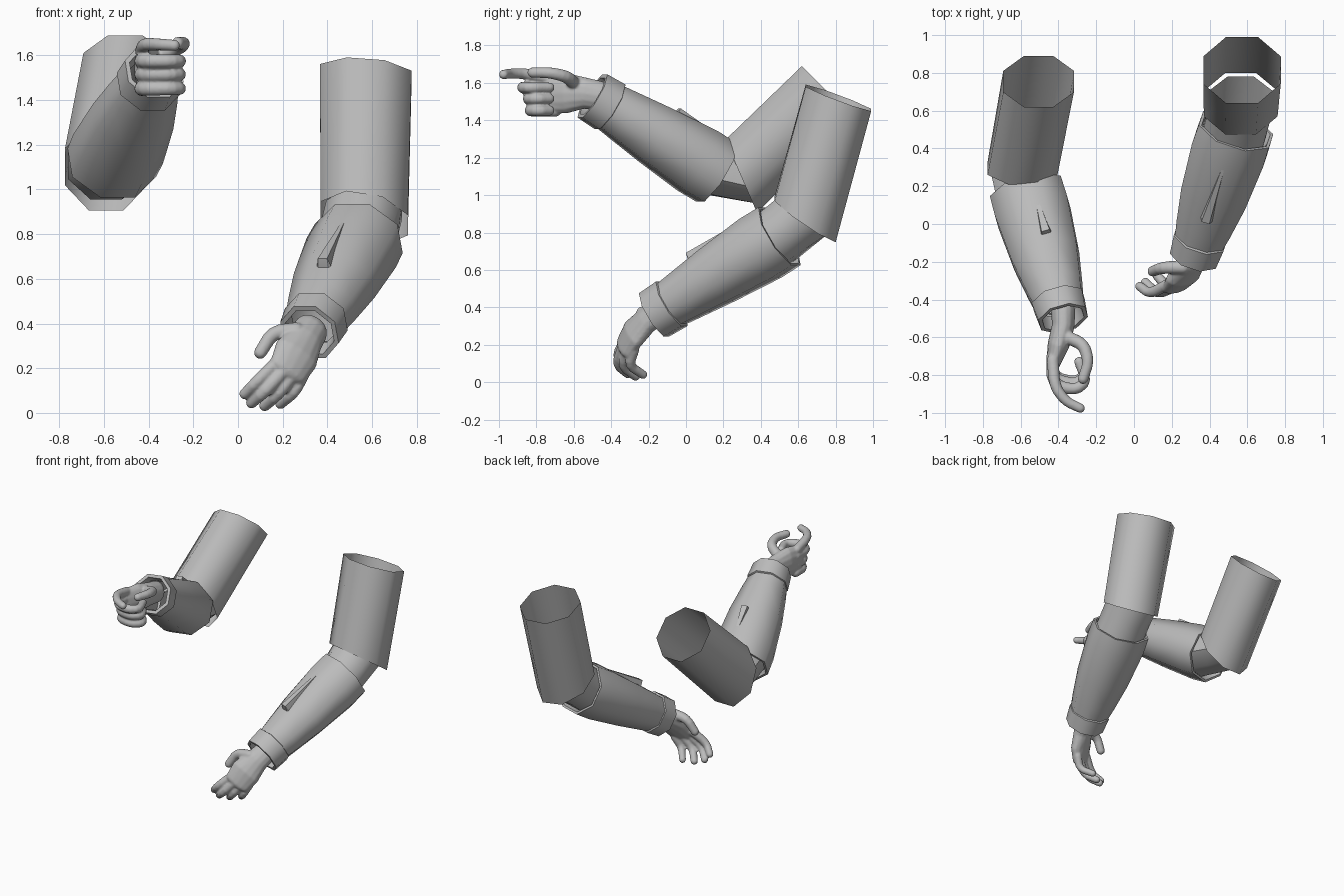
import bpy, bmesh, math
from mathutils import Vector as V

if "Cube" in bpy.data.objects:
    bpy.data.objects.remove(bpy.data.objects["Cube"])

grey = bpy.data.materials.new("plain_grey")
grey.diffuse_color = (0.5, 0.5, 0.5, 1)
grey.use_nodes = True
grey.node_tree.nodes["Principled BSDF"].inputs["Base Color"].default_value = grey.diffuse_color
FLAT = 1 / math.cos(math.pi / 8)      # apothem to corner radius of an octagon


def finish(name, bm, angle=50):
    bmesh.ops.recalc_face_normals(bm, faces=bm.faces)
    me = bpy.data.meshes.new(name)
    bm.to_mesh(me)
    bm.free()
    ob = bpy.data.objects.new(name, me)
    bpy.context.collection.objects.link(ob)
    me.materials.append(grey)
    bpy.ops.object.select_all(action='DESELECT')
    ob.select_set(True)
    bpy.context.view_layer.objects.active = ob
    bpy.ops.object.shade_smooth_by_angle(angle=math.radians(angle))
    return ob


def loft(bm, rings, n=8, caps=False):
    """Skin rings given as (centre, half-width vector, half-height vector)."""
    loops = []
    for c, u, v in rings:
        angs = [2 * math.pi * (i + 0.5) / n for i in range(n)]
        loops.append([bm.verts.new(V(c) + V(u) * math.cos(a) + V(v) * math.sin(a)) for a in angs])
    for p, q in zip(loops, loops[1:]):
        for i in range(n):
            j = (i + 1) % n
            bm.faces.new((p[i], p[j], q[j], q[i]))
    if caps:
        bm.faces.new(loops[0][::-1])
        bm.faces.new(loops[-1])


def limb(bm, pts, radii, wide):
    """Rounded closed limb through pts; radii are (wide, thin) pairs."""
    pts = [V(p) for p in pts]
    first, last = (pts[1] - pts[0]).normalized(), (pts[-1] - pts[-2]).normalized()
    rings = []

    def ring(c, t, r, k=1.0):
        side = (V(wide) - t * V(wide).dot(t)).normalized()
        rings.append((c, side * r[0] * k, t.cross(side) * r[1] * k))
    steps = [(0.95, 0.3), (0.75, 0.66), (0.4, 0.92)]
    for d, k in steps:
        ring(pts[0] - first * radii[0][1] * d, first, radii[0], k)
    for i, p in enumerate(pts):
        t = (pts[min(i + 1, len(pts) - 1)] - pts[max(i - 1, 0)]).normalized()
        ring(p, t, radii[i])
    for d, k in reversed(steps):
        ring(pts[-1] + last * radii[-1][1] * d, last, radii[-1], k)
    loft(bm, rings, 14, True)


def hand(name, palm, palm_r, wide, digits):
    bm = bmesh.new()
    limb(bm, palm, palm_r, wide)
    for pts, r in digits:
        # round off each digit's bends
        ps = [V(p) for p in pts]
        path = [ps[0]]
        for a, b, c in zip(ps, ps[1:], ps[2:]):
            path += [b.lerp(a, 0.3), b * 0.8 + (a + c) * 0.1, b.lerp(c, 0.3)]
        path.append(ps[-1])
        n = len(path) - 1
        limb(bm, path, [(r * (1.1 - 0.22 * i / n),) * 2 for i in range(n + 1)], wide)
    ob = finish(name, bm, 180)
    rm = ob.modifiers.new("fuse", 'REMESH')
    rm.mode, rm.voxel_size, rm.use_smooth_shade = 'VOXEL', 0.007, True
    sm = ob.modifiers.new("soften", 'SMOOTH')
    sm.factor, sm.iterations = 0.5, 4


def forearm(side, elbow, wrist, joint, fin_end, fin_shift):
    elbow, wrist = V(elbow), V(wrist)
    axis = (wrist - elbow).normalized()
    right = axis.cross(V((0, 0, 1))).normalized()
    up = right.cross(axis)

    def ring(t, a, b):
        return (elbow.lerp(wrist, t), right * a * FLAT, up * b * FLAT)
    # sleeve
    bm = bmesh.new()
    loft(bm, [ring(0.06, .165, .15), ring(0, .18, .165), ring(0, .195, .18), ring(.15, .198, .182),
              ring(.5, .178, .158), ring(.75, .148, .136), ring(.95, .118, .118)])
    finish(side + "_forearm_sleeve", bm)
    # wrist cuff with a rolled lip
    bm = bmesh.new()
    loft(bm, [ring(.85, .125, .12), ring(.86, .138, .138), ring(1.0, .128, .134),
              ring(1.0, .108, .112), ring(.9, .1, .1)])
    finish(side + "_wrist_cuff", bm)
    # elbow joint between the two sleeves
    bm = bmesh.new()
    c, v = joint
    first = (V(c), V((.17 * FLAT, 0, 0)), V(v) * FLAT)
    if right.x < 0:
        first = (first[0], -first[1], first[2])
    last = ring(.06, .165, .15)
    mid = tuple((p + q) / 2 for p, q in zip(first, last))
    loft(bm, [first, mid, last])
    finish(side + "_elbow", bm)
    # tapered fin on top of the sleeve
    bm = bmesh.new()
    rows = []
    for t, w, h in ((.15, .01, .178), (fin_end, .04, .19), (fin_end + .015, .045, .13)):
        c = elbow.lerp(wrist, t) + V((fin_shift, 0, 0))
        rows.append([bm.verts.new(c + right * x + up * z) for x, z in
                     ((-w, .12), (-w * .55, h), (w * .55, h), (w, .12))])
    for p, q in zip(rows, rows[1:]):
        for i in range(4):
            j = (i + 1) % 4
            bm.faces.new((p[i], p[j], q[j], q[i]))
    bm.faces.new(rows[0])
    bm.faces.new(rows[-1])
    finish(side + "_forearm_fin", bm, 30)


def upper_sleeve(name, rings):
    bm = bmesh.new()
    loft(bm, [(c, V(u) * FLAT, V(v) * FLAT) for c, u, v in rings])
    finish(name, bm)


# upper arm sleeves, open at both ends
upper_sleeve("right_upper_sleeve", [
    ((-.505, .755, 1.555), (.187, 0, 0), (0, -.135, .135)),
    ((-.59, .295, 1.10), (.185, 0, 0), (0, -.085, .195))])
upper_sleeve("left_upper_sleeve", [
    ((.572, .815, 1.52), (.205, 0, -.015), (0, -.175, .065)),
    ((.565, .637, .87), (.195, 0, -.03), (0, -.163, .11))])

# forearms
forearm("right", (-.565, .165, 1.12), (-.375, -.50, 1.53),
        ((-.59, .31, 1.11), (0, -.07, .155)), .44, .04)
forearm("left", (.54, .50, .78), (.32, -.17, .36),
        ((.565, .65, .91), (0, -.13, .10)), .6, 0)

# pointing hand
digits = [([(-.43, -.72, 1.62), (-.42, -.86, 1.65), (-.36, -.94, 1.65), (-.285, -.975, 1.645)], .029),
          ([(-.35, -.60, 1.60), (-.265, -.64, 1.635), (-.24, -.73, 1.655), (-.27, -.82, 1.655)], .032)]
for z, reach in ((1.575, .03), (1.515, 0), (1.452, -.01)):
    digits.append(([(-.43, -.70, z), (-.43, -.82 - reach, z), (-.31, -.85 - reach, z),
                    (-.25, -.80 - reach, z), (-.29, -.73, z)], .031))
hand("right_hand",
     [(-.375, -.46, 1.53), (-.375, -.54, 1.545), (-.40, -.64, 1.545), (-.425, -.73, 1.54)],
     [(.08, .065), (.085, .06), (.11, .058), (.105, .04)], (0, 0, 1), digits)

# relaxed hand
hand("left_hand",
     [(.325, -.15, .37), (.30, -.21, .33), (.26, -.28, .26), (.225, -.325, .19)],
     [(.08, .065), (.085, .06), (.108, .055), (.095, .04)], (.13, .05, -.06),
     [([(.18, -.32, .23), (.085, -.37, .14), (.03, -.33, .085)], .028),
      ([(.215, -.33, .20), (.12, -.37, .095), (.06, -.31, .045)], .029),
      ([(.25, -.31, .18), (.18, -.34, .085), (.12, -.27, .032)], .029),
      ([(.29, -.28, .17), (.25, -.305, .09), (.19, -.23, .04)], .027),
      ([(.26, -.23, .37), (.155, -.23, .36), (.10, -.25, .27)], .033)])
